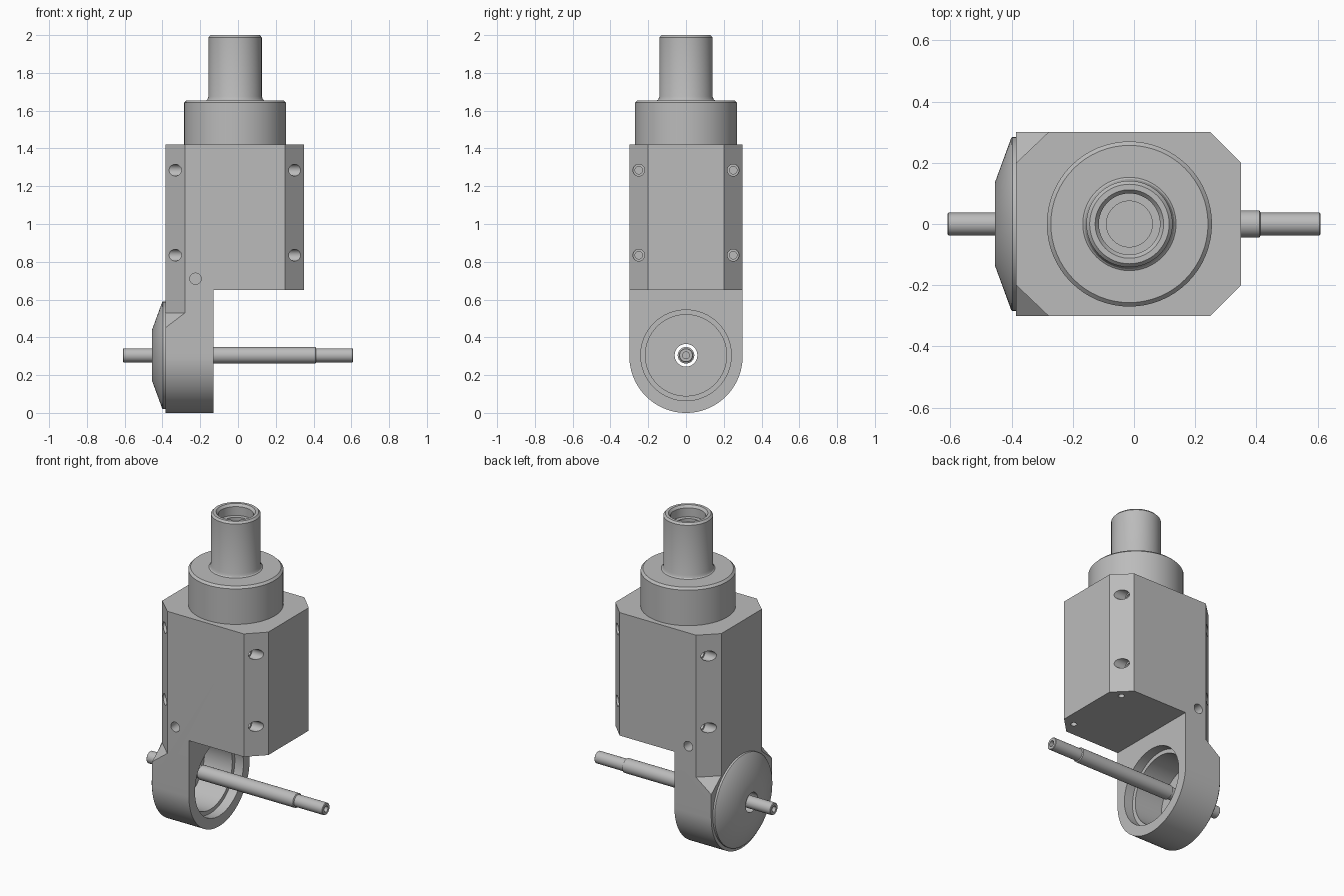
import bpy, bmesh, math
from mathutils import Matrix, Vector

default = bpy.data.objects.get("Cube")
if default:
    bpy.data.objects.remove(default, do_unlink=True)

steel = bpy.data.materials.new("satin grey metal")
steel.use_nodes = True
GREY = (0.5, 0.5, 0.5, 1)
steel.diffuse_color = GREY
steel.node_tree.nodes["Principled BSDF"].inputs["Base Color"].default_value = GREY

AXIS_Z = 0.305      # height of the cross shaft
POST_X = -0.015     # centre of collar and post


def finish(bm, name):
    bmesh.ops.remove_doubles(bm, verts=bm.verts, dist=1e-5)
    bmesh.ops.recalc_face_normals(bm, faces=bm.faces)
    mesh = bpy.data.meshes.new(name)
    bm.to_mesh(mesh)
    bm.free()
    mesh.materials.append(steel)
    obj = bpy.data.objects.new(name, mesh)
    bpy.context.collection.objects.link(obj)
    return obj


def smooth(obj):
    bpy.ops.object.select_all(action='DESELECT')
    obj.select_set(True)
    bpy.context.view_layer.objects.active = obj
    bpy.ops.object.shade_smooth_by_angle(angle=math.radians(25))


def loft(name, start, end):
    """Solid between two matching outlines."""
    bm = bmesh.new()
    a = [bm.verts.new(p) for p in start]
    b = [bm.verts.new(p) for p in end]
    bm.faces.new(a)
    bm.faces.new(b)
    for i in range(len(a)):
        j = (i + 1) % len(a)
        bm.faces.new((a[i], a[j], b[j], b[i]))
    return finish(bm, name)


def lathe(name, profile, origin=(0, 0, 0), axis='Z', steps=64):
    """Revolve a closed (radius, distance) profile about an axis."""
    bm = bmesh.new()
    verts = [bm.verts.new((r, 0, h)) for r, h in profile]
    edges = [bm.edges.new((verts[i - 1], verts[i])) for i in range(len(verts))
             if profile[i - 1][0] + profile[i][0] > 0]
    bmesh.ops.spin(bm, geom=verts + edges, cent=(0, 0, 0), axis=(0, 0, 1),
                   angle=math.tau, steps=steps)
    turn = {'Z': Matrix(), 'X': Matrix.Rotation(math.pi / 2, 4, 'Y'),
            'Y': Matrix.Rotation(-math.pi / 2, 4, 'X')}[axis]
    bm.transform(Matrix.Translation(origin) @ turn)
    return finish(bm, name)


def rod(radius, start, end, origin, axis, steps=32):
    return lathe("cutter", [(0, start), (radius, start), (radius, end), (0, end)],
                 origin, axis, steps)


def combine(obj, tool, operation='DIFFERENCE'):
    mod = obj.modifiers.new("cut", 'BOOLEAN')
    mod.operation, mod.solver, mod.object = operation, 'EXACT', tool
    bpy.context.view_layer.objects.active = obj
    bpy.ops.object.modifier_apply(modifier=mod.name)
    bpy.data.objects.remove(tool, do_unlink=True)


# Housing: block with a leg, rounded at the foot
outline = [(-0.385, -0.1), (-0.13, -0.1), (-0.13, 0.65), (0.35, 0.65),
           (0.35, 1.42), (-0.385, 1.42)]
housing = loft("housing", [(x, -0.4, z) for x, z in outline],
               [(x, 0.4, z) for x, z in outline])
arch = [(0.3, 1.6), (-0.3, 1.6)]
for i in range(49):
    a = math.pi * (1 + i / 48)
    arch.append((0.3 * math.cos(a), 0.3 + 0.3 * math.sin(a)))
combine(housing, loft("cutter", [(-0.6, y, z) for y, z in arch],
                      [(0.6, y, z) for y, z in arch]), 'INTERSECT')

# Corner chamfers; the ones on the leg run out on a slope
for s in (-1, 1):
    slope = [(-0.175, 0.4 * s, 0.53), (-0.49, 0.1 * s, 0.53), (-0.49, 0.4 * s, 0.29)]
    plain = [(0.15, 0.4 * s, 0.5), (0.45, 0.1 * s, 0.5), (0.45, 0.4 * s, 0.5)]
    for tri in (slope, plain):
        combine(housing, loft("cutter", tri, [(x, y, 1.6) for x, y, z in tri]))

# Stepped bore through the leg
combine(housing, lathe("cutter", [(0, -0.5), (0.215, -0.5), (0.215, -0.19),
                                  (0.24, -0.19), (0.24, 0), (0, 0)],
                       (0, 0, AXIS_Z), 'X'))

# Screw holes in chamfers, cross holes in the sides, tapped holes underneath
for s in (-1, 1):
    for z in (0.835, 1.285):
        for x, d in ((-0.335, -1), (0.3, 1)):
            hole = [(0, 0.2), (0.031, 0.2), (0.031, -0.05), (0.02, -0.05),
                    (0.02, -0.12), (0, -0.12)]
            combine(housing, lathe("cutter", [(r, h * d) for r, h in hole],
                                   (x, 0.25 * s, z), 'X', 32))
    combine(housing, rod(0.03, -0.1, 0.1, (-0.225, 0.3 * s, 0.71), 'Y'))
    combine(housing, rod(0.018, -0.1, 0.08, (0.27, 0.21 * s, 0.65), 'Z'))
smooth(housing)

# Collar on top of the housing
smooth(lathe("collar", [(0, 1.41), (0.27, 1.41), (0.27, 1.642), (0.257, 1.655),
                        (0, 1.655)], (POST_X, 0, 0)))

# Hollow post with a flared base and a stepped socket
smooth(lathe("post", [(0, 1.65), (0.158, 1.65), (0.147, 1.66), (0.141, 1.675),
                      (0.141, 1.988), (0.13, 2), (0.112, 2), (0.1, 1.985),
                      (0.1, 1.93), (0.075, 1.93), (0.075, 1.8), (0, 1.8)],
             (POST_X, 0, 0)))

# Conical cover with a centre hole
smooth(lathe("bearing_cover", [(0.06, -0.455), (0.135, -0.455), (0.28, -0.402),
                               (0.284, -0.398), (0.284, -0.383), (0.06, -0.383)],
             (0, 0, AXIS_Z), 'X'))

# Stepped cross shaft with drilled ends
smooth(lathe("cross_shaft", [(0, -0.53), (0.018, -0.53), (0.018, -0.61), (0.034, -0.61),
                             (0.037, -0.607), (0.037, -0.25), (0.044, -0.25),
                             (0.044, 0.41), (0.037, 0.414), (0.037, 0.607),
                             (0.034, 0.61), (0.018, 0.61), (0.018, 0.53), (0, 0.53)],
             (0, 0, AXIS_Z), 'X', 32))
